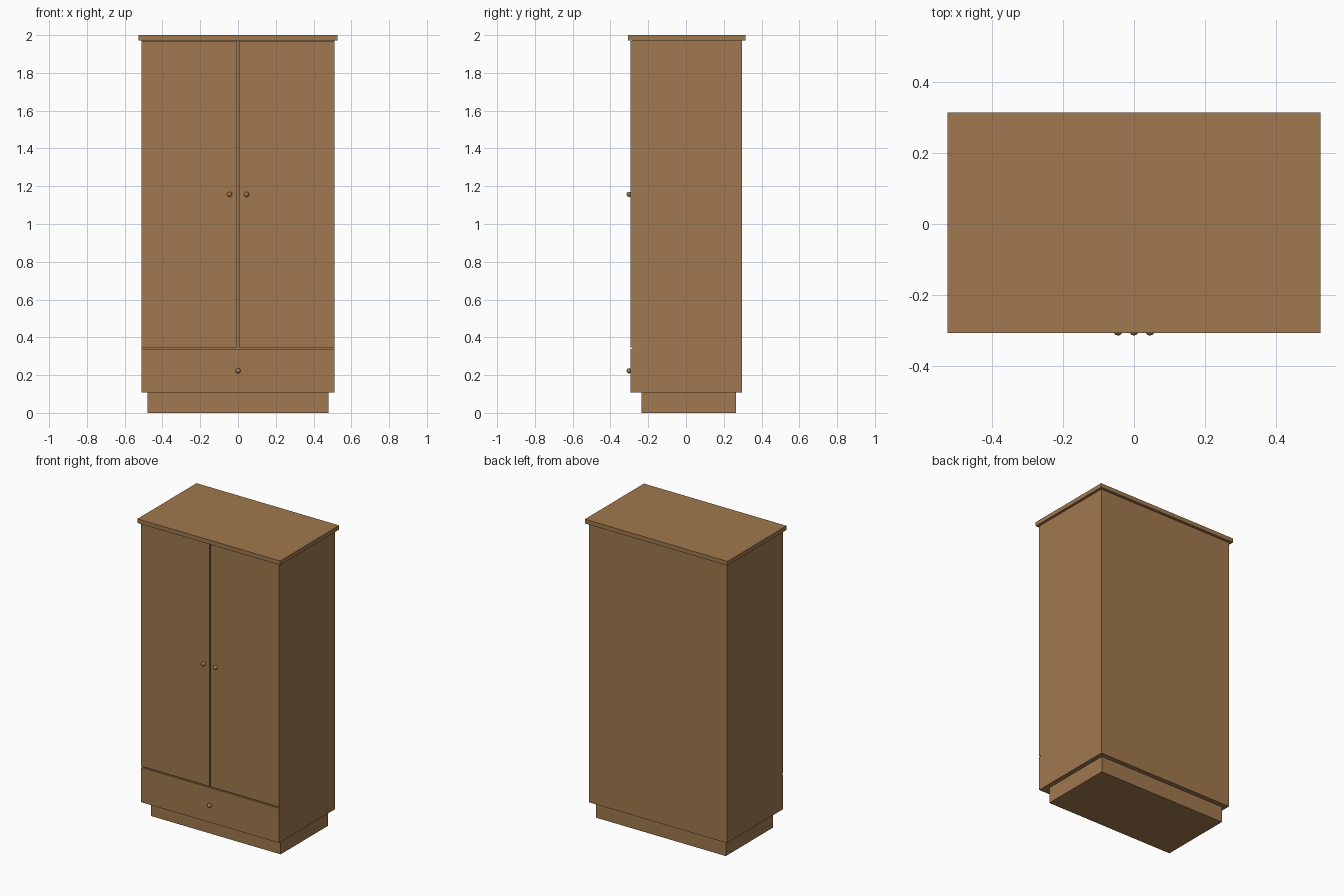
import bpy
from mathutils import Vector

cube = bpy.data.objects.get("Cube")
if cube:
    bpy.data.objects.remove(cube, do_unlink=True)

# Single warm wood colour
wood = bpy.data.materials.new("warm_wood")
wood.use_nodes = True
colour = (0.35, 0.19, 0.077, 1.0)
wood.diffuse_color = colour
wood.node_tree.nodes["Principled BSDF"].inputs["Base Color"].default_value = colour


def box(name, low, high):
    """Add a box spanning two opposite corners."""
    low, high = Vector(low), Vector(high)
    bpy.ops.mesh.primitive_cube_add(size=1, location=(low + high) / 2)
    obj = bpy.context.object
    obj.name = name
    obj.scale = high - low
    bpy.ops.object.transform_apply(location=False, rotation=False, scale=True)
    obj.data.materials.append(wood)
    return obj


def knob(name, x, z):
    """Add a small round pull, half sunk in the front panel."""
    bpy.ops.mesh.primitive_uv_sphere_add(
        segments=24, ring_count=12, radius=0.0135, location=(x, FRONT - 0.006, z))
    obj = bpy.context.object
    obj.name = name
    obj.data.materials.append(wood)
    bpy.ops.object.shade_smooth_by_angle()


WIDTH = 0.51      # half width of the body
FRONT = -0.295    # face of the doors and drawer
INNER = -0.283    # face of the carcass behind them
BACK = 0.297
BASE = 0.107
TOP = 1.972
SPLIT = 0.343     # height of the gap between drawer and doors
GAP = 0.004       # half width of the gaps

# Carcass, recessed plinth and overhanging top
box("plinth", (-0.48, -0.235, 0), (0.48, 0.265, BASE))
box("carcass", (-WIDTH, INNER, BASE), (WIDTH, BACK, TOP))
box("top_board", (-0.527, -0.308, TOP), (0.527, 0.315, 2))

# Drawer front with its central knob
box("drawer_front", (-WIDTH, FRONT, BASE), (WIDTH, INNER, SPLIT - GAP))
knob("drawer_knob", 0, 0.223)

# Pair of doors with knobs beside the centre gap
for side, sign in (("left", 1), ("right", -1)):
    edges = sorted((sign * GAP, sign * WIDTH))
    box(side + "_door", (edges[0], FRONT, SPLIT + GAP),
        (edges[1], INNER, TOP - GAP))
    knob(side + "_door_knob", sign * 0.045, 1.157)
